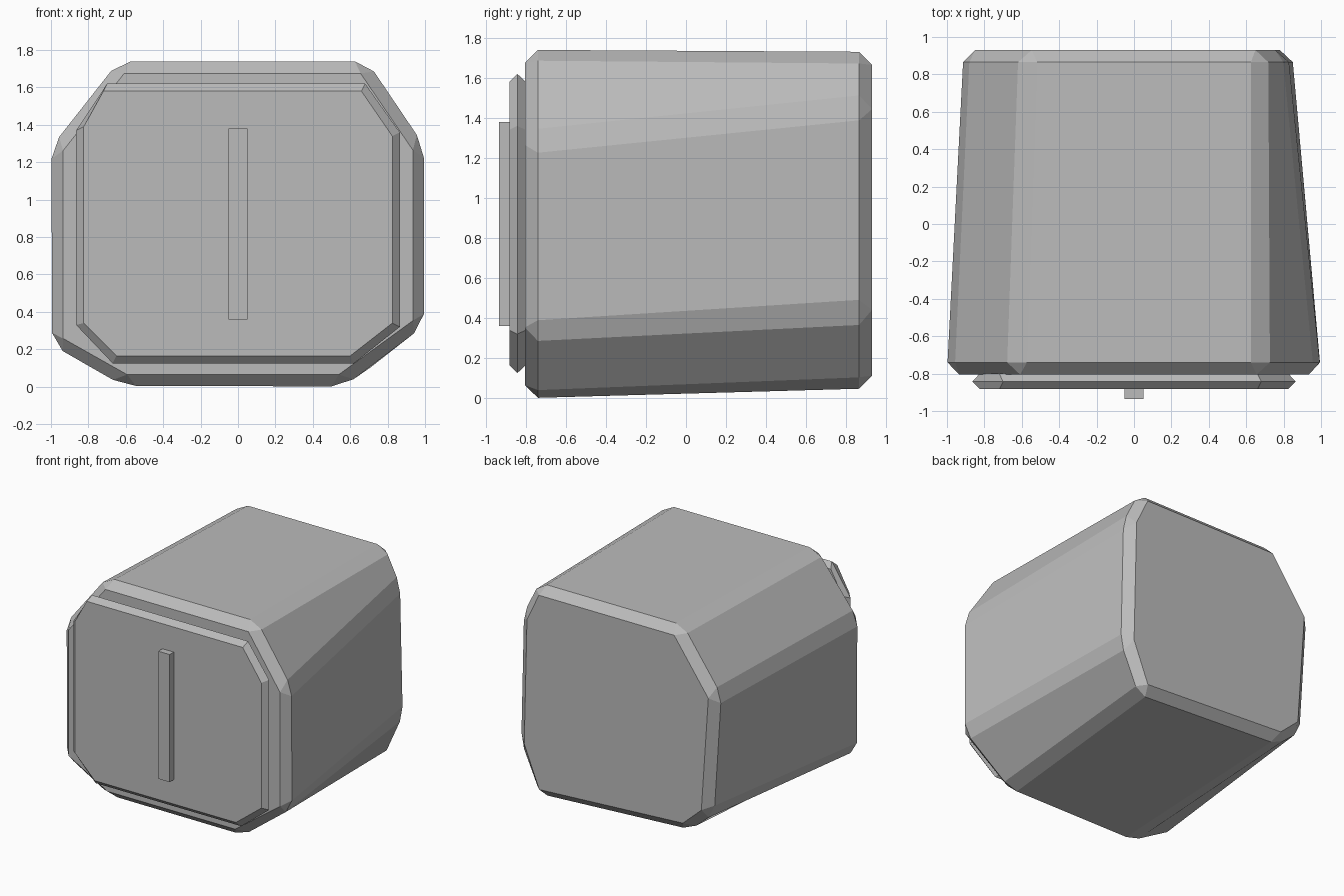
import bpy
import bmesh

if "Cube" in bpy.data.objects:
    bpy.data.objects.remove(bpy.data.objects["Cube"])

grey = bpy.data.materials.new("stone grey")
grey.diffuse_color = (0.5, 0.5, 0.5, 1)
grey.use_nodes = True
grey.node_tree.nodes["Principled BSDF"].inputs["Base Color"].default_value = grey.diffuse_color


def loft(name, rings):
    """Skin a closed solid through (y, [(x, z), ...]) outlines."""
    bm = bmesh.new()
    loops = [[bm.verts.new((x, y, z)) for x, z in pts] for y, pts in rings]
    n = len(loops[0])
    for a, b in zip(loops, loops[1:]):
        for i in range(n):
            j = (i + 1) % n
            bm.faces.new((a[i], a[j], b[j], b[i]))
    bm.faces.new(loops[0])
    bm.faces.new(loops[-1])
    bmesh.ops.recalc_face_normals(bm, faces=bm.faces)
    mesh = bpy.data.meshes.new(name)
    bm.to_mesh(mesh)
    bm.free()
    mesh.materials.append(grey)
    obj = bpy.data.objects.new(name, mesh)
    bpy.context.collection.objects.link(obj)
    return obj


# Tapered stone body: uneven octagon, chamfered on every edge
body_front = [(-0.64, 1.74), (0.69, 1.74), (1.0, 1.285), (1.0, 0.32),
              (0.56, 0.0), (-0.61, 0.0), (-1.0, 0.22), (-1.0, 1.285)]
body_back = [(-0.58, 1.73), (0.69, 1.73), (0.82, 1.46), (0.845, 0.43),
             (0.69, 0.045), (-0.65, 0.12), (-0.85, 0.30), (-0.915, 1.26)]
body = loft("stone_body", [(-0.805, body_front), (0.93, body_back)])
bevel = body.modifiers.new("chamfer", 'BEVEL')
bevel.width = 0.065
bevel.segments = 1
bevel.limit_method = 'NONE'

# Thin front plate with a ridge around its rim
rim = [(-0.70, 1.62), (0.68, 1.62), (0.865, 1.36), (0.865, 0.32),
       (0.62, 0.125), (-0.67, 0.125), (-0.865, 0.33), (-0.865, 1.37)]
face = [(-0.72, 1.58), (0.66, 1.58), (0.825, 1.34), (0.825, 0.34),
        (0.60, 0.165), (-0.65, 0.165), (-0.825, 0.34), (-0.825, 1.39)]
loft("front_plate", [(-0.883, face), (-0.843, rim), (-0.80, face)])

# Plain raised bar on the plate
loft("front_bar", [(y, [(-0.05, 0.36), (0.05, 0.36), (0.05, 1.38), (-0.05, 1.38)])
                   for y in (-0.935, -0.875)])
